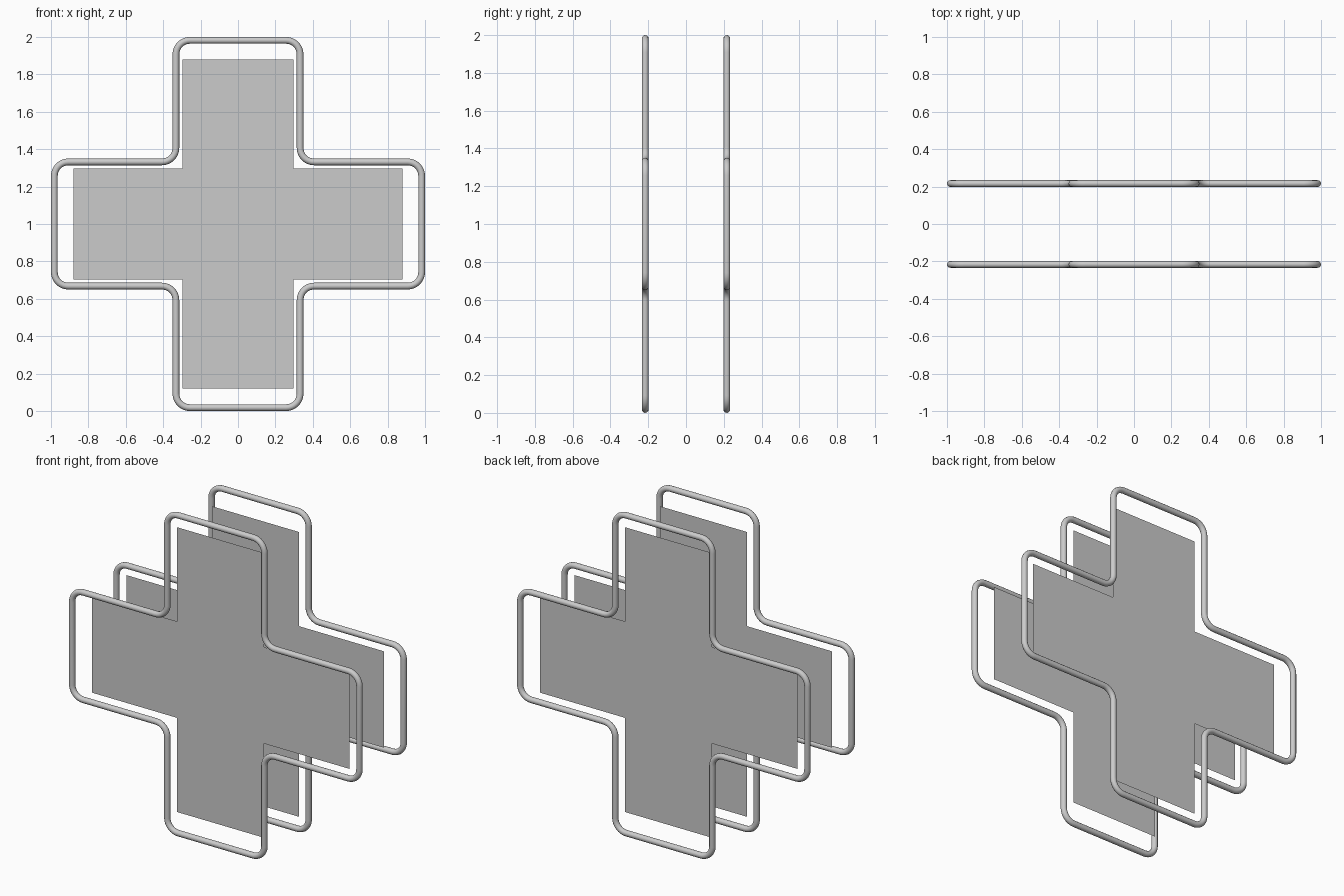
import bpy
import math
from mathutils import Vector

if "Cube" in bpy.data.objects:
    bpy.data.objects.remove(bpy.data.objects["Cube"], do_unlink=True)

TUBE = 0.018
CORNER = 0.075
FRAME_Y = 0.216
PANEL_Y = 0.17

grey = bpy.data.materials.new("light grey")
grey.use_nodes = True
grey.diffuse_color = (0.6, 0.6, 0.6, 1)
grey.node_tree.nodes["Principled BSDF"].inputs["Base Color"].default_value = (0.6, 0.6, 0.6, 1)


def cross_outline(arm, half):
    """Twelve corners of a plus shape, counter-clockwise about the centre."""
    quarter = [Vector((arm, -half)), Vector((arm, half)), Vector((half, half))]
    points = []
    for turn in range(4):
        for x, z in quarter:
            for _ in range(turn):
                x, z = -z, x
            points.append(Vector((x, z)))
    return points


def rounded(points, radius, steps=8):
    """Replace every right-angled corner with an arc."""
    path = []
    for i, corner in enumerate(points):
        back = (points[i - 1] - corner).normalized() * radius
        ahead = (points[(i + 1) % len(points)] - corner).normalized() * radius
        for s in range(steps + 1):
            a = s / steps * math.pi / 2
            path.append(corner + back * (1 - math.sin(a)) + ahead * (1 - math.cos(a)))
    return path


def add_frame(name, y):
    curve = bpy.data.curves.new(name, "CURVE")
    curve.dimensions = "3D"
    curve.bevel_depth = TUBE
    curve.bevel_resolution = 4
    path = rounded(cross_outline(1 - TUBE, 0.35 - TUBE), CORNER)
    spline = curve.splines.new("POLY")
    spline.points.add(len(path) - 1)
    for point, (x, z) in zip(spline.points, path):
        point.co = (x, y, z + 1, 1)
    spline.use_cyclic_u = True
    curve.materials.append(grey)
    frame = bpy.data.objects.new(name, curve)
    bpy.context.collection.objects.link(frame)
    # Turn the tube into a smooth mesh
    bpy.ops.object.select_all(action="DESELECT")
    frame.select_set(True)
    bpy.context.view_layer.objects.active = frame
    bpy.ops.object.convert(target="MESH")
    bpy.ops.object.shade_smooth()


def add_panel(name, y):
    outline = cross_outline(0.88, 0.298)
    if y > 0:
        outline.reverse()
    mesh = bpy.data.meshes.new(name)
    verts = [(x, y, z + 1) for x, z in outline]
    mesh.from_pydata(verts, [], [range(len(verts))])
    mesh.materials.append(grey)
    bpy.context.collection.objects.link(bpy.data.objects.new(name, mesh))


# Matching tube frame and flat panel on each side
for side, sign in (("front", -1), ("back", 1)):
    add_frame(side + "_tube_frame", sign * FRAME_Y)
    add_panel(side + "_cross_panel", sign * PANEL_Y)
